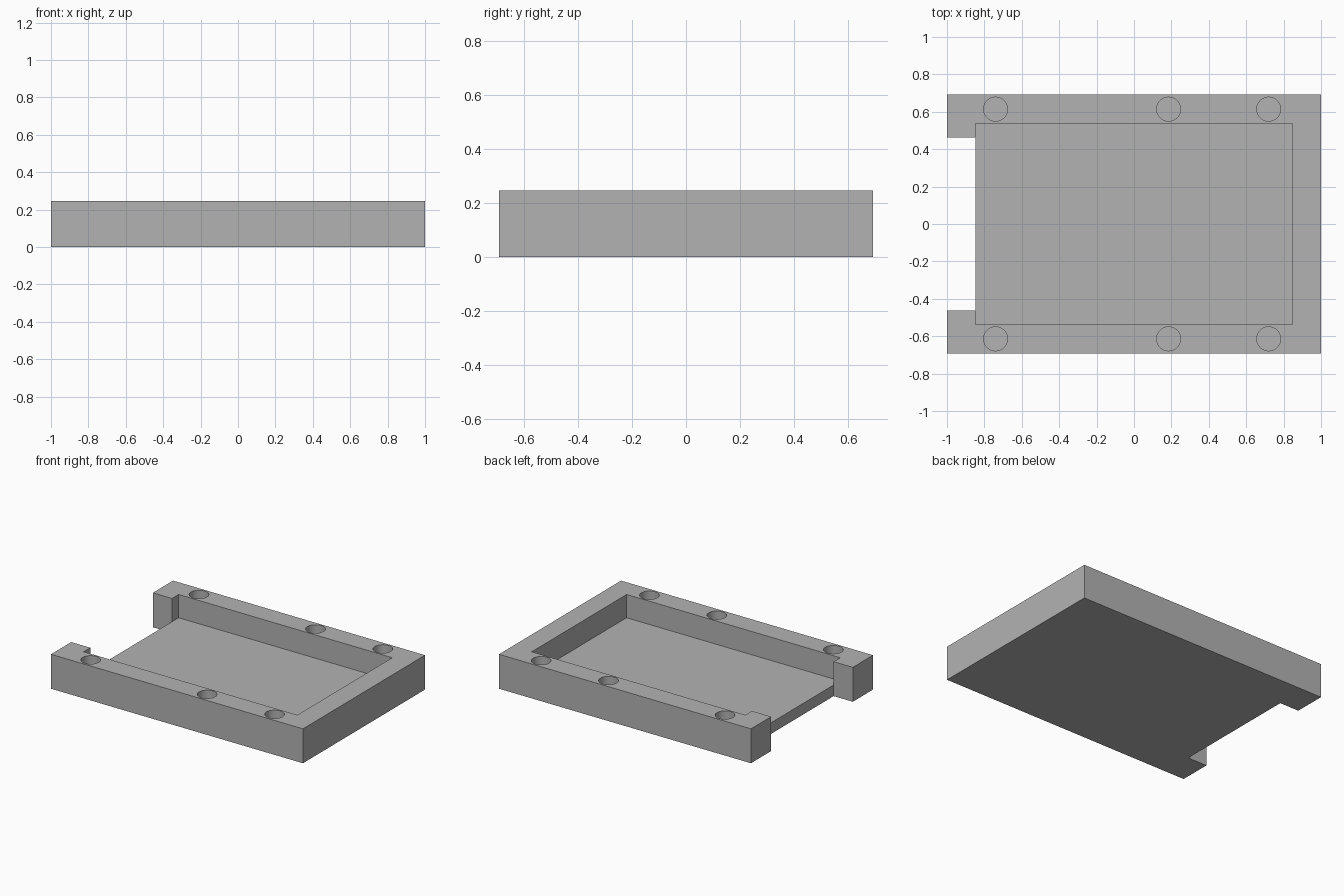
import bpy
import math

cube = bpy.data.objects.get("Cube")
if cube:
    bpy.data.objects.remove(cube, do_unlink=True)

HEIGHT, FLOOR = 0.247, 0.08
HALF_Y = 0.692

grey = bpy.data.materials.new("plain grey")
grey.use_nodes = True
colour = (0.45, 0.45, 0.45, 1)
grey.diffuse_color = colour
grey.node_tree.nodes["Principled BSDF"].inputs["Base Color"].default_value = colour


def box(name, low, high):
    """Axis-aligned box between two corners."""
    centre = [(a + b) / 2 for a, b in zip(low, high)]
    bpy.ops.mesh.primitive_cube_add(size=1, location=centre)
    ob = bpy.context.object
    ob.name = name
    ob.scale = [b - a for a, b in zip(low, high)]
    bpy.ops.object.transform_apply(location=True, rotation=False, scale=True)
    ob.data.materials.append(grey)
    return ob


def hole(x, y):
    """Round cutter sunk from the top face to the floor level."""
    top = HEIGHT + 0.1
    bpy.ops.mesh.primitive_cylinder_add(
        vertices=48, radius=0.064, depth=top - FLOOR, location=(x, y, (top + FLOOR) / 2))
    ob = bpy.context.object
    ob.name = "hole_cutter"
    ob.data.materials.append(grey)
    return ob


# Solid block
tray = box("open_ended_tray", (-1, -HALF_Y, 0), (1, HALF_Y, HEIGHT))

# Shallow pocket, full-height notch at one end, and blind holes along both rails
cutters = [
    box("pocket_cutter", (-0.848, -0.538, FLOOR), (0.848, 0.538, HEIGHT + 0.1)),
    box("notch_cutter", (-1.1, -0.463, -0.1), (-0.848, 0.463, HEIGHT + 0.2)),
]
cutters += [hole(x, side * 0.614) for x in (-0.74, 0.185, 0.72) for side in (-1, 1)]

# Cut each shape out of the block
bpy.ops.object.select_all(action="DESELECT")
tray.select_set(True)
bpy.context.view_layer.objects.active = tray
for cutter in cutters:
    cutter.hide_render = True
    cut = tray.modifiers.new(cutter.name, "BOOLEAN")
    cut.operation = "DIFFERENCE"
    cut.solver = "EXACT"
    cut.object = cutter
    bpy.ops.object.modifier_apply(modifier=cut.name)
for cutter in cutters:
    bpy.data.objects.remove(cutter, do_unlink=True)

bpy.ops.object.shade_smooth_by_angle(angle=math.radians(30))
